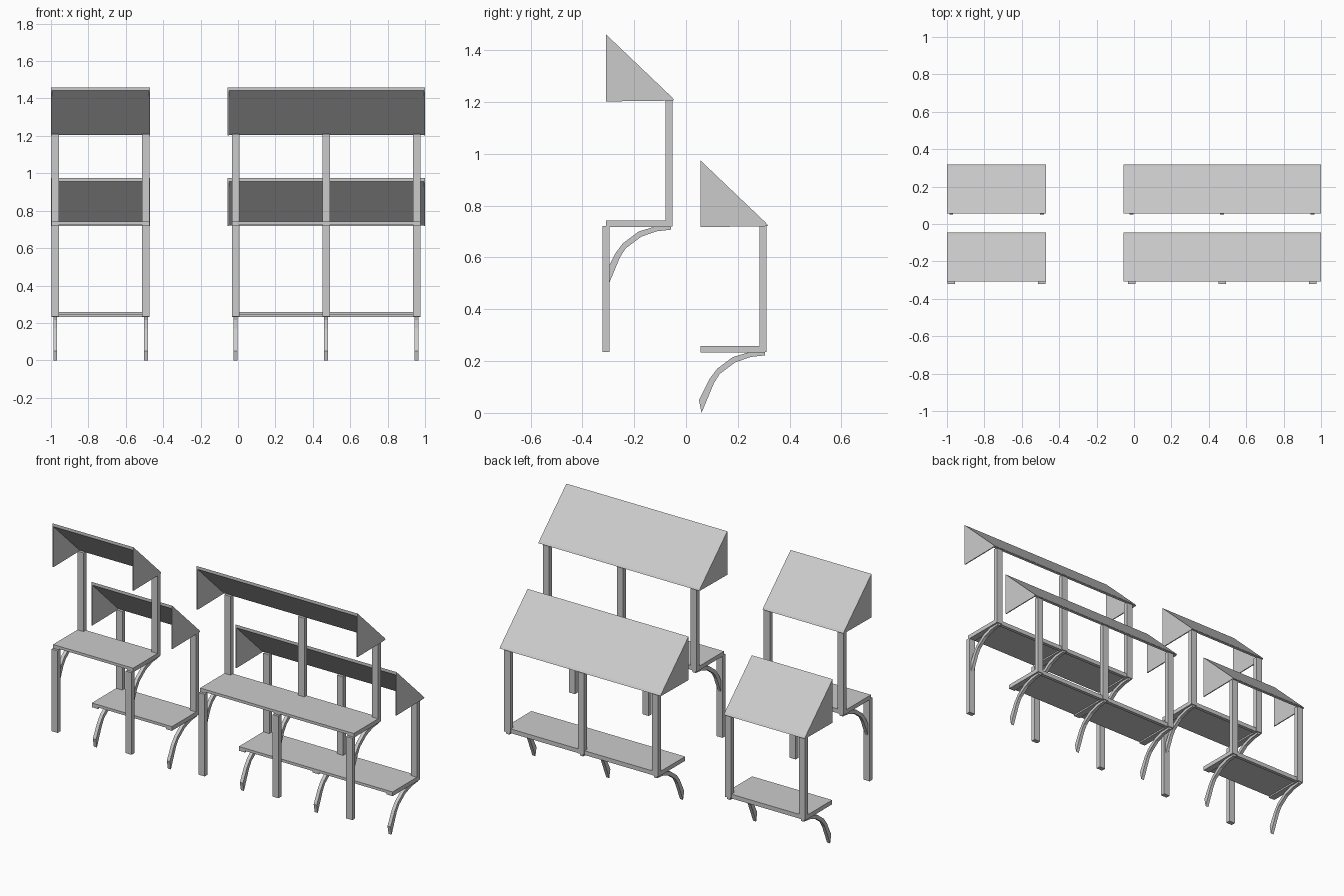
import bpy
import bmesh

cube = bpy.data.objects.get("Cube")
if cube:
    bpy.data.objects.remove(cube, do_unlink=True)

grey = bpy.data.materials.new("plain_grey")
grey.use_nodes = True
grey.diffuse_color = (0.6, 0.6, 0.6, 1)
grey.node_tree.nodes["Principled BSDF"].inputs["Base Color"].default_value = (0.6, 0.6, 0.6, 1)


def extrude_profile(name, profile, x0, x1, offset):
    """Extrude a closed (y, z) profile along x, shifted by offset."""
    dy, dz = offset
    bm = bmesh.new()
    face = bm.faces.new([bm.verts.new((x0, y + dy, z + dz)) for y, z in profile])
    grown = bmesh.ops.extrude_face_region(bm, geom=[face])["geom"]
    verts = [v for v in grown if isinstance(v, bmesh.types.BMVert)]
    bmesh.ops.translate(bm, verts=verts, vec=(x1 - x0, 0, 0))
    bmesh.ops.recalc_face_normals(bm, faces=bm.faces)
    mesh = bpy.data.meshes.new(name)
    bm.to_mesh(mesh)
    bm.free()
    mesh.materials.append(grey)
    obj = bpy.data.objects.new(name, mesh)
    bpy.context.collection.objects.link(obj)
    return obj


def rect(y0, y1, z0, z1):
    return [(y0, z0), (y1, z0), (y1, z1), (y0, z1)]


# Side profiles of the lower tier; the upper tier reuses them
ROOF = [(0.055, 0.975), (0.308, 0.734), (0.317, 0.722), (0.303, 0.72), (0.055, 0.957)]
GABLE = [(0.055, 0.96), (0.055, 0.717), (0.304, 0.72)]
BRACKET = [(0.305, 0.238), (0.25, 0.236), (0.18, 0.215), (0.12, 0.17), (0.09, 0.13),
           (0.05, 0.05), (0.06, 0), (0.108, 0.115), (0.13, 0.15), (0.19, 0.195),
           (0.25, 0.216), (0.305, 0.222)]
POST = rect(0.283, 0.31, 0.235, 0.724)
FRONT_LEG = rect(0.041, 0.068, -0.25, 0.236)
PLANK = rect(0.055, 0.305, 0.242, 0.258)
RAIL = rect(0.055, 0.3, 0.233, 0.245)
BACK_RAIL = rect(0.285, 0.305, 0.233, 0.246)
HALF, THIN = 0.02, 0.01


def build_stall(label, x0, x1, posts, offset, has_legs):
    # Roof with a closed gable at each end
    extrude_profile(label + "_roof", ROOF, x0, x1, offset)
    extrude_profile(label + "_gable_right", GABLE, x0, x0 + 0.006, offset)
    extrude_profile(label + "_gable_left", GABLE, x1 - 0.006, x1, offset)
    # Counter plank
    first, last = posts[0] - HALF, posts[-1] + HALF
    extrude_profile(label + "_counter", PLANK, first, last, offset)
    extrude_profile(label + "_back_rail", BACK_RAIL, first, last, offset)
    # Posts, curved brackets, rails and legs
    for i, x in enumerate(posts):
        n = f"_{i + 1}"
        extrude_profile(label + "_post" + n, POST, x - HALF, x + HALF, offset)
        extrude_profile(label + "_bracket" + n, BRACKET, x - THIN, x + THIN, offset)
        extrude_profile(label + "_rail" + n, RAIL, x - HALF, x + HALF, offset)
        if has_legs:
            extrude_profile(label + "_front_leg" + n, FRONT_LEG, x - HALF, x + HALF, offset)


for tier, offset, legs in (("lower", (0, 0), False), ("upper", (-0.363, 0.485), True)):
    build_stall(tier + "_small", -1, -0.47, (-0.977, -0.492), offset, legs)
    build_stall(tier + "_large", -0.055, 1, (-0.013, 0.471, 0.955), offset, legs)
